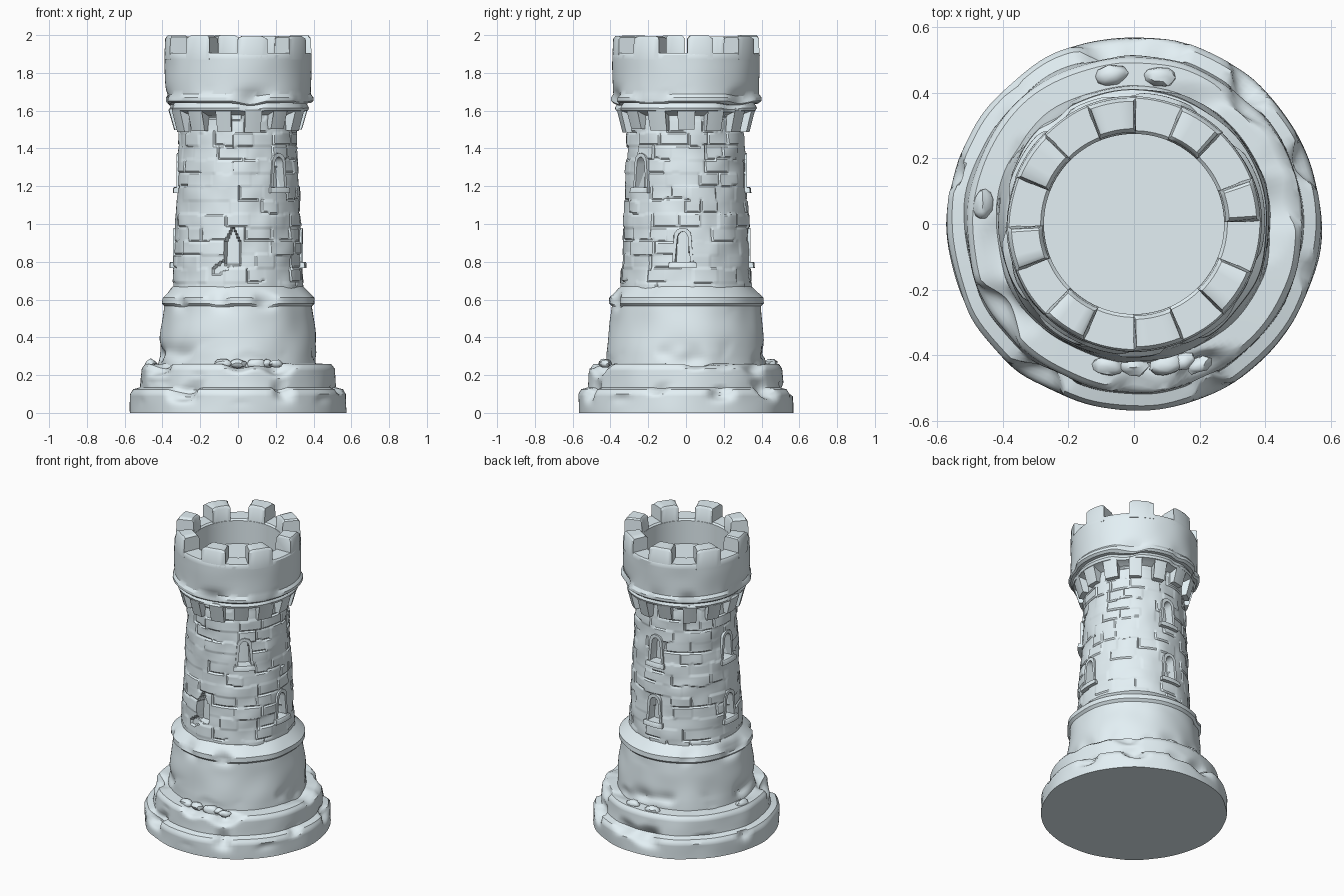
import bpy, bmesh, random
from math import sin, cos, pi, radians, tau, exp, floor, atan2
from mathutils import Vector, Matrix, noise

if "Cube" in bpy.data.objects:
    bpy.data.objects.remove(bpy.data.objects["Cube"])

random.seed(7)
stone = bpy.data.materials.new("pale_stone")
stone.diffuse_color = (.77, .87, .91, 1)
stone.use_nodes = True
stone.node_tree.nodes["Principled BSDF"].inputs["Base Color"].default_value = stone.diffuse_color


def finish(name, bm, angle=32):
    bmesh.ops.recalc_face_normals(bm, faces=bm.faces[:])
    me = bpy.data.meshes.new(name)
    bm.to_mesh(me)
    bm.free()
    me.materials.append(stone)
    ob = bpy.data.objects.new(name, me)
    bpy.context.collection.objects.link(ob)
    bpy.ops.object.select_all(action='DESELECT')
    ob.select_set(True)
    bpy.context.view_layer.objects.active = ob
    bpy.ops.object.shade_smooth_by_angle(angle=radians(angle))
    return ob


def lathe(name, prof, seg, step, warp, angle=32):
    """Spin a resampled (radius, height) profile; warp(a, r, z) -> (r, z)."""
    pts = [prof[0]]
    for (r0, z0), (r1, z1) in zip(prof, prof[1:]):
        n = max(1, round(((r1 - r0) ** 2 + (z1 - z0) ** 2) ** .5 / step))
        pts += [(r0 + (r1 - r0) * k / n, z0 + (z1 - z0) * k / n) for k in range(1, n + 1)]
    bm = bmesh.new()
    rings = []
    for r, z in pts:
        ring = []
        for i in range(seg):
            a = tau * i / seg
            rr, zz = warp(a, r, z)
            ring.append(bm.verts.new((rr * cos(a), rr * sin(a), max(0, zz))))
        rings.append(ring)
    for lo, hi in zip(rings, rings[1:]):
        for i in range(seg):
            j = (i + 1) % seg
            bm.faces.new((lo[i], lo[j], hi[j], hi[i]))
    bm.faces.new(rings[0])
    bm.faces.new(rings[-1])
    return finish(name, bm, angle)


def weathered(edges, rough=.005, chip=.16, inner=0):
    """Gentle lumps everywhere, bites out of the rims at the given heights."""
    def warp(a, r, z):
        if r < inner:
            return r, z
        p = Vector((r * cos(a), r * sin(a), z))
        w = max(exp(-((z - e) / .045) ** 2) for e in edges)
        bite = max(0, noise.noise(p * 6 + Vector((3, 8, 1))) - .1) * chip * w
        r2 = r + rough * noise.noise(p * 6) - bite
        return r2, z - (bite * .5 if z > .02 else 0)
    return warp


def arc_block(bm, a0, a1, bottom, top, z0, z1, jitter=.006, n=4, soft=.012):
    """Curved stone with softened top; bottom and top are (inner, outer) radii."""
    cols = []
    for k in range(n + 1):
        end = k in (0, n)
        a = a0 + (a1 - a0) * k / n
        da = random.uniform(-jitter, jitter) / bottom[1] if end else 0
        inset = soft * .6 / bottom[1] * (1 if k == 0 else -1) if end else 0
        drop = soft * .5 if end else 0
        zs = z1 - soft
        col = [(bottom[0], z0, 0), (bottom[1], z0, 0), (top[1], zs, 0),
               (top[1] - soft * .7, z1 - drop, inset),
               (top[0] + soft * .7, z1 - drop, inset), (top[0], zs, 0)]
        cols.append([bm.verts.new((r * cos(a + da + s), r * sin(a + da + s), z))
                     for r, z, s in col])
    for p, q in zip(cols, cols[1:]):
        for i in range(6):
            j = (i + 1) % 6
            bm.faces.new((p[i], p[j], q[j], q[i]))
    bm.faces.new(cols[0])
    bm.faces.new(cols[-1])


def arch_frame(bm, angle, z, r0, r1):
    """Arched surround with a flared foot, facing outward at the angle."""
    m = Matrix.Rotation(angle, 4, 'Z')

    def loop(r, w_low, w_top, base, h):
        out = [(-w_low / 2, base), (w_low / 2, base)]
        out += [(w_top / 2 * cos(t * pi / 8), h * .78 + h * .22 * sin(t * pi / 8))
                for t in range(9)]
        return [bm.verts.new(m @ Vector((r, y, z + u))) for y, u in out]
    outer, inner = (.116, .092, 0, .2), (.082, .058, .018, .18)
    loops = [loop(r0, *outer), loop(r1, *outer), loop(r1, *inner), loop(r0, *inner)]
    for k in range(4):
        p, q = loops[k], loops[(k + 1) % 4]
        for i in range(len(p)):
            j = (i + 1) % len(p)
            bm.faces.new((p[i], p[j], q[j], q[i]))


# stepped plinth
lathe("plinth", [(.57, 0), (.57, .10), (.555, .125), (.518, .135), (.512, .235),
                 (.495, .258), (.38, .265)], 144, .012, weathered((.12, .25), .008, .12), 38)

# pedestal drum with sloped ledge
lathe("pedestal", [(.425, .24), (.42, .32), (.395, .565), (.41, .58), (.408, .61),
                   (.345, .67)], 128, .016, weathered((.31, .6), .009, .07), 34)

# masonry courses, each a list of (joint angle, bump, has open joint)
Z0, ROW = .62, .072
courses = []
for _ in range(16):
    a = start = random.uniform(0, .4)
    course = []
    while a < start + tau - .25:
        course.append((a, random.uniform(-.002, .007), random.random() > .7))
        a += random.uniform(.28, .52)
    courses.append(course)

# windows: (angle, sill height, has frame)
windows = [(-95, .78, False), (-3, .78, True), (90, .78, True), (177, .78, True),
           (-48, 1.175, True), (90, 1.175, True), (177, 1.175, True)]


def shaft_r(z):
    return .345 - .042 * (z - .65) / .9


def recess(a, r, z):
    """Depth of the window niches at a point of the shaft."""
    for deg, zw, framed in windows:
        y = r * ((a - radians(deg) + pi) % tau - pi)
        u = z - zw
        if framed:
            half = .046 - .05 * u if u < .15 else .04 * max(0, 1 - ((u - .15) / .042) ** 2) ** .5
            if .008 < u < .192 and abs(y) < half:
                return .05
        else:
            half = .042 if u < .12 else .042 * max(0, 1 - (u - .12) / .085)
            if 0 < u < .205 and abs(y) < half:
                return .045
            # crumbled lower corner of the broken opening
            if -.05 < u < .06 and -.11 < y < 0 and abs(u - .03 - y * .7) < .03:
                return .014
    return 0


def masonry(a, r, z):
    zz = z + .008 * noise.noise(Vector((cos(a) * 3, sin(a) * 3, z * 3)))
    row = min(15, max(0, floor((zz - Z0) / ROW)))
    course = courses[row]
    a2 = a if a >= course[0][0] else a + tau
    start, bump, groove = [c for c in course if c[0] <= a2][-1]
    d = min((a2 - start) * r, zz - Z0 - row * ROW)
    p = Vector((r * cos(a), r * sin(a), z))
    cut = .007 if groove and 0 <= d < .008 else 0
    hole = recess(a, r, z)
    if hole > .03:
        return r - hole, z
    return r + bump - cut - hole + .008 * noise.noise(p * 9), z


# masonry shaft
lathe("shaft", [(shaft_r(.6), .6), (shaft_r(1.63), 1.63)], 256, .0085, masonry, 36)

# window surrounds and sills
frame_bm, sill_bm = bmesh.new(), bmesh.new()
for deg, z, framed in windows:
    a, r = radians(deg), shaft_r(z + .1)
    if framed:
        arch_frame(frame_bm, a, z, r - .06, r + .008)
        arc_block(sill_bm, a - .2, a + .2, (r - .03, r + .03), (r - .03, r + .028),
                  z - .012, z + .02, .002, 4, .006)
finish("window_frames", frame_bm)
finish("window_sills", sill_bm)

# corbels below the parapet
bm = bmesh.new()
for k in range(14):
    a = radians(-90) + tau * (k + .5) / 14
    lo = random.uniform(1.485, 1.505)
    w = random.uniform(.115, .135)
    arc_block(bm, a - w, a + w, (.28, .338), (.28, .368), lo, 1.615, .005)
finish("corbels", bm)

# collar ring over the corbels
lathe("collar", [(.29, 1.57), (.35, 1.595), (.37, 1.6), (.376, 1.615), (.355, 1.65)],
      96, .015, weathered((1.61,), .006, .05))

# parapet: lip, wall and sunken floor
lathe("parapet", [(.34, 1.64), (.385, 1.64), (.4, 1.652), (.4, 1.67), (.387, 1.688),
                  (.388, 1.895), (.382, 1.905), (.285, 1.905), (.275, 1.895), (.275, 1.74)],
      112, .022, weathered((1.66,), .006, .06, .3))

# eight battlement blocks
bm = bmesh.new()
for k in range(8):
    a = radians(-90 + 45 * k)
    arc_block(bm, a, a + radians(22.5), (.275, .39), (.28, .386), 1.87,
              random.uniform(1.993, 2.0), .008, 6, .016)
finish("battlements", bm, 40)

# rubble on the plinth ledge
bm = bmesh.new()
spots = [(-.07, .455), (.08, .45), (.15, -.42), (.2, -.43), (0, -.435), (-.08, -.435),
         (-.46, .06), (.1, -.43)]
for x, y in spots:
    s = random.uniform(.028, .042)
    m = (Matrix.Translation((x, y, .26)) @ Matrix.Rotation(atan2(y, x), 4, 'Z')
         @ Matrix.Diagonal((s * .8, s * 1.3, s * .7, 1)))
    new = bmesh.ops.create_icosphere(bm, subdivisions=2, radius=1, matrix=m)
    for v in new['verts']:
        v.co += Vector([random.uniform(-.004, .004) for _ in range(3)])
finish("rubble", bm, 40)
